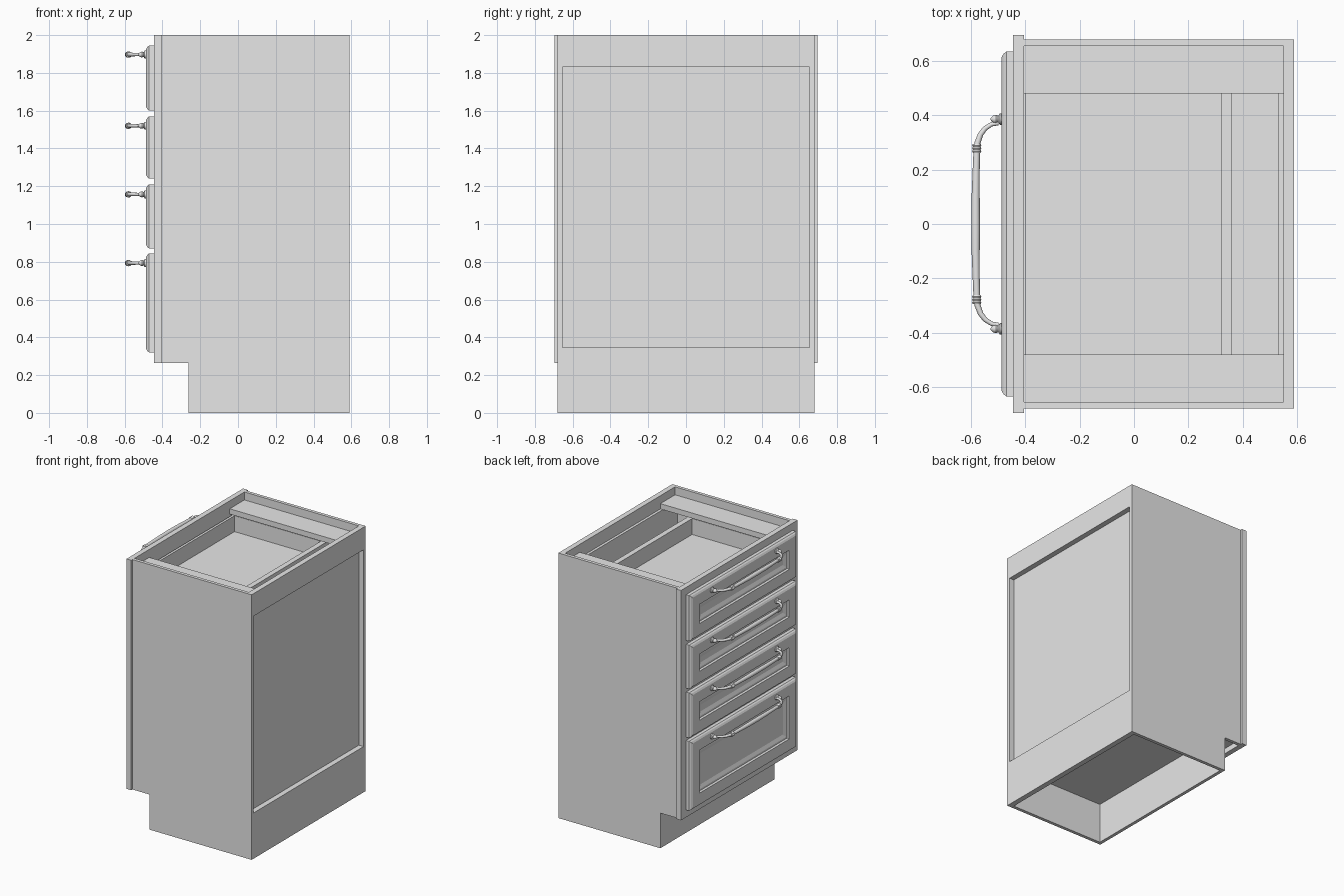
import bpy, bmesh, math
from mathutils import Matrix

cube = bpy.data.objects.get("Cube")
if cube:
    bpy.data.objects.remove(cube, do_unlink=True)

grey = bpy.data.materials.new("plain_grey")
grey.use_nodes = True
grey.diffuse_color = (0.8, 0.8, 0.8, 1)
grey.node_tree.nodes["Principled BSDF"].inputs["Base Color"].default_value = (0.8, 0.8, 0.8, 1)


def finish(name, bm):
    """Turn a bmesh into a named object."""
    bmesh.ops.recalc_face_normals(bm, faces=bm.faces)
    mesh = bpy.data.meshes.new(name)
    bm.to_mesh(mesh)
    bm.free()
    mesh.materials.append(grey)
    obj = bpy.data.objects.new(name, mesh)
    bpy.context.collection.objects.link(obj)
    return obj


def add_box(bm, x, y, z):
    """Add a box given its (low, high) range on each axis."""
    lows, sizes = zip(*((r[0], r[1] - r[0]) for r in (x, y, z)))
    mid = [l + s / 2 for l, s in zip(lows, sizes)]
    bmesh.ops.create_cube(bm, size=1, matrix=Matrix.Translation(mid) @ Matrix.Diagonal((*sizes, 1)))


def boxes(name, *ranges):
    bm = bmesh.new()
    for x, y, z in ranges:
        add_box(bm, x, y, z)
    return finish(name, bm)


def smooth(obj):
    bpy.ops.object.select_all(action='DESELECT')
    obj.select_set(True)
    bpy.context.view_layer.objects.active = obj
    bpy.ops.object.shade_smooth_by_angle(angle=math.radians(40))


# Main dimensions
FRONT, FRAME, BACK = -0.445, -0.405, 0.59
INNER, OUTER, TOE = 0.655, 0.68, -0.262
LEDGE, FLOOR = 0.265, 0.345
SPANS = [(1.6, 1.945), (1.24, 1.57), (0.87, 1.21), (0.32, 0.845)]
HANDLES = [1.897, 1.52, 1.157, 0.793]

# Side panels with the toe notch
for name, y in (("left_side_panel", -OUTER), ("right_side_panel", INNER)):
    bm = bmesh.new()
    outline = [(FRAME, LEDGE), (TOE, LEDGE), (TOE, 0), (BACK, 0), (BACK, 2), (FRAME, 2)]
    face = bm.faces.new([bm.verts.new((x, y, z)) for x, z in outline])
    out = bmesh.ops.extrude_face_region(bm, geom=[face])
    moved = [v for v in out["geom"] if isinstance(v, bmesh.types.BMVert)]
    bmesh.ops.translate(bm, verts=moved, vec=(0, OUTER - INNER, 0))
    finish(name, bm)

# Carcass boards
across = (-INNER, INNER)
boxes("toe_board", ((TOE, TOE + 0.025), across, (0, 0.305)))
boxes("floor_board", ((FRAME, 0.55), across, (0.305, FLOOR)))
boxes("back_rails", ((0.55, BACK), across, (0, FLOOR)), ((0.55, BACK), across, (1.83, 2)))
boxes("back_panel", ((0.53, 0.55), across, (FLOOR, 1.9)))
for name, y in (("left_stretcher", (-INNER, -0.48)), ("right_stretcher", (0.48, INNER))):
    boxes(name, ((FRAME, 0.55), y, (1.9, 1.94)))

# Face frame: two stiles and the rails between drawers
rails = [(1.88, 2), (1.545, 1.625), (1.185, 1.265), (0.82, 0.9), (LEDGE, FLOOR)]
depth = (FRONT, FRAME)
boxes("face_frame",
      (depth, (-0.695, -0.6), (LEDGE, 2)), (depth, (0.6, 0.695), (LEDGE, 2)),
      *[(depth, (-0.6, 0.6), z) for z in rails])


def drawer_front(name, z0, z1):
    """Lofted slab: eased outer edge and a sunken moulded centre panel."""
    bm = bmesh.new()
    loops = []
    # (inset from the edge, x position)
    for inset, x in ((0, FRONT), (0, -0.47), (0.008, -0.48), (0.02, -0.487), (0.1, -0.487),
                     (0.107, -0.475), (0.12, -0.475), (0.145, -0.465)):
        y, lo, hi = 0.635 - inset, z0 + inset, z1 - inset
        loops.append([bm.verts.new((x, *p)) for p in ((-y, lo), (y, lo), (y, hi), (-y, hi))])
    for a, b in zip(loops, loops[1:]):
        for i in range(4):
            j = (i + 1) % 4
            bm.faces.new((a[i], a[j], b[j], b[i]))
    bm.faces.new(loops[0])
    bm.faces.new(loops[-1])
    return finish(name, bm)


def drawer_box(name, z0, z1):
    """Open tray: floor, two sides, front and back."""
    xs, side = (-0.44, 0.36), 0.53
    return boxes(name,
                 (xs, (-side, side), (z0 + 0.06, z0 + 0.08)),
                 (xs, (-side - 0.04, -side), (z0, z1)),
                 (xs, (side, side + 0.04), (z0, z1)),
                 ((0.32, 0.36), (-side, side), (z0, z1)),
                 ((-0.44, -0.4), (-side, side), (z0, z1)))


def tube(name, points, sides=12):
    """Round bar lying in a horizontal plane; points hold x, y and radius."""
    bm = bmesh.new()
    rings = []
    for i, (x, y, r) in enumerate(points):
        a, b = points[max(i - 1, 0)], points[min(i + 1, len(points) - 1)]
        dx, dy = b[0] - a[0], b[1] - a[1]
        length = math.hypot(dx, dy)
        nx, ny = -dy / length, dx / length
        ring = []
        for k in range(sides):
            t = math.tau * k / sides
            c = r * math.cos(t)
            ring.append(bm.verts.new((x + nx * c, y + ny * c, r * math.sin(t))))
        rings.append(ring)
    for a, b in zip(rings, rings[1:]):
        for i in range(sides):
            j = (i + 1) % sides
            bm.faces.new((a[i], a[j], b[j], b[i]))
    bm.faces.new(rings[0])
    bm.faces.new(rings[-1])
    obj = finish(name, bm)
    smooth(obj)
    return obj


# Half of the handle bar, mirrored to the other side
half = [(-0.5, 0.372, 0.009), (-0.525, 0.367, 0.008), (-0.548, 0.352, 0.009),
        (-0.565, 0.33, 0.01), (-0.576, 0.3, 0.011), (-0.579, 0.27, 0.012),
        (-0.581, 0.2, 0.013), (-0.583, 0.1, 0.015)]
bar = half + [(-0.583, 0, 0.016)] + [(x, -y, r) for x, y, r in reversed(half)]
foot = [(-0.486, 0.021), (-0.494, 0.021), (-0.5, 0.012), (-0.508, 0.016),
        (-0.518, 0.013), (-0.524, 0.008), (-0.529, 0.002)]

for n, ((z0, z1), zh) in enumerate(zip(SPANS, HANDLES), 1):
    drawer_front(f"drawer_front_{n}", z0, z1)
    drawer_box(f"drawer_box_{n}", z0 + 0.07, z1 - 0.075)
    parts = [tube(f"handle_bar_{n}", bar)]
    for side, s in (("left", -1), ("right", 1)):
        parts.append(tube(f"{side}_handle_foot_{n}", [(x, s * 0.386, r) for x, r in foot]))
        # Triple collar ring
        collar = [(-0.579, s * (0.262 + 0.0055 * i), 0.017 if i % 2 else 0.014) for i in range(7)]
        parts.append(tube(f"{side}_handle_collar_{n}", collar))
    for part in parts:
        part.location.z = zh
